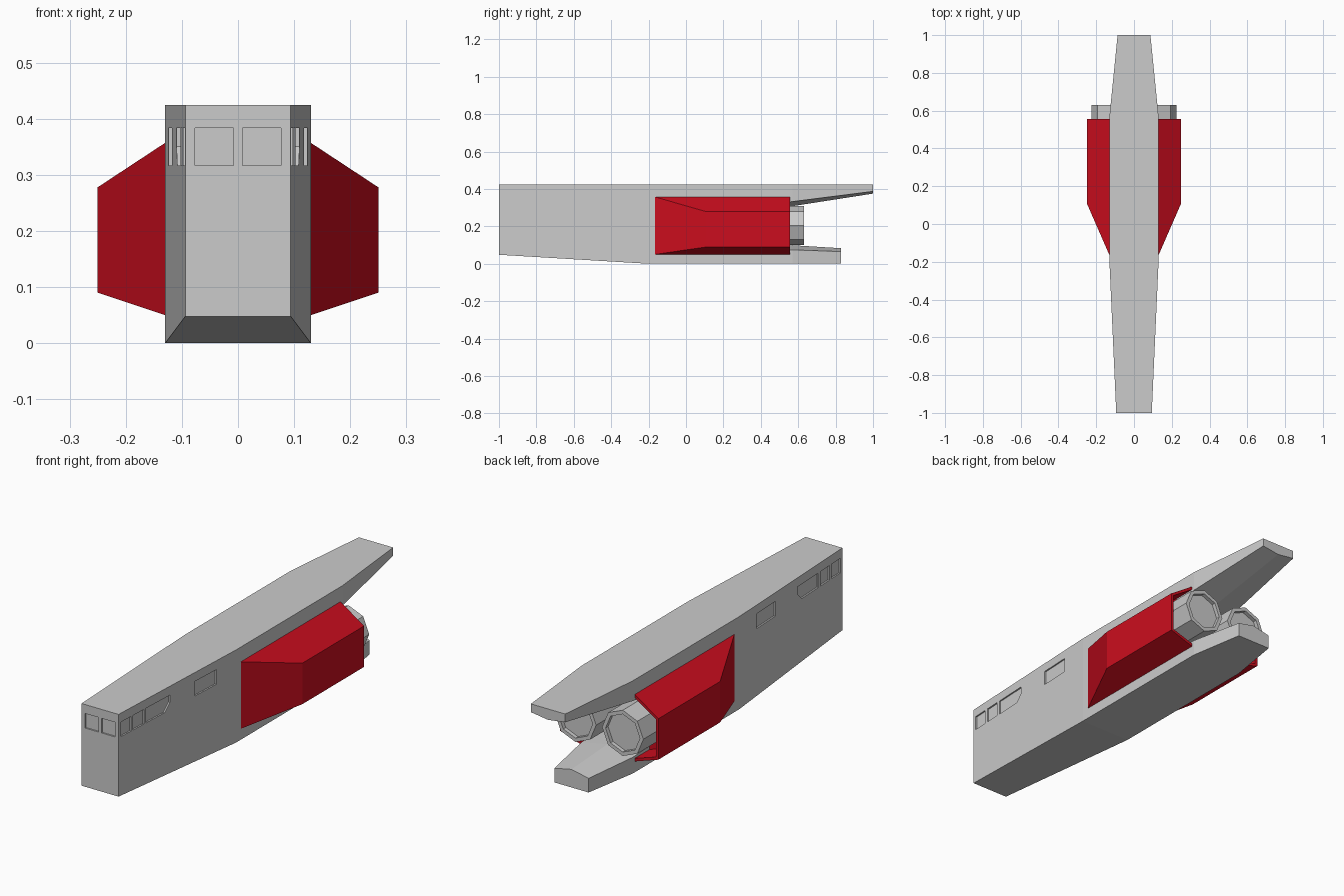
import bpy, bmesh, math

if "Cube" in bpy.data.objects:
    bpy.data.objects.remove(bpy.data.objects["Cube"])


def loft(bm, rings, closed=True, start=True, end=True):
    """Skin a list of rings with quads, optionally capping the ends."""
    vs = [[bm.verts.new(p) for p in r] for r in rings]
    n = len(vs[0])
    for a, b in zip(vs, vs[1:]):
        for i in range(n if closed else n - 1):
            j = (i + 1) % n
            bm.faces.new((a[i], a[j], b[j], b[i]))
    if start:
        bm.faces.new(vs[0][::-1])
    if end:
        bm.faces.new(vs[-1])


def finish(name, bm, mat=None):
    bmesh.ops.remove_doubles(bm, verts=bm.verts, dist=1e-5)
    bmesh.ops.recalc_face_normals(bm, faces=bm.faces)
    me = bpy.data.meshes.new(name)
    bm.to_mesh(me)
    bm.free()
    ob = bpy.data.objects.new(name, me)
    bpy.context.collection.objects.link(ob)
    if mat:
        me.materials.append(mat)
    return ob


red = bpy.data.materials.new("red_paint")
red.diffuse_color = (0.6, 0.004, 0.013, 1)
red.use_nodes = True
red.node_tree.nodes["Principled BSDF"].inputs["Base Color"].default_value = red.diffuse_color

TOP, BAY, BEND = 0.425, 0.45, 0.57

# Main hull: box sections widening from the bow
bm = bmesh.new()
loft(bm, [[(-w, y, z), (w, y, z), (w, y, TOP), (-w, y, TOP)]
          for y, w, z in ((-1, 0.094, 0.048), (-0.2, 0.13, 0), (BAY, 0.13, 0))])
hull = finish("hull", bm)

# Window recesses: side panes follow the slanted walls, front panes sit in the bow
Z0, Z1, DEPTH = 0.317, 0.384, 0.007


def wall(y):
    return 0.094 + 0.036 * (y + 1) / 0.8


def pane(y0, y1):
    return [(y0, Z0), (y1, Z0), (y1, Z1), (y0, Z1)]


side_panes = [pane(-0.985, -0.915), pane(-0.9, -0.828), pane(-0.48, -0.333),
              [(-0.812, Z0), (-0.685, Z0), (-0.651, 0.351), (-0.651, Z1), (-0.812, Z1)]]
bm = bmesh.new()
for s in (-1, 1):
    for p in side_panes:
        loft(bm, [[(s * (wall(y) + d), y, z) for y, z in p] for d in (-DEPTH, 0.02)])
    loft(bm, [[(s * x, y, z) for x, z in pane(0.008, 0.077)] for y in (-1 + DEPTH, -1.02)])
cutter = finish("window_cutter", bm)
cutter.hide_render = True
mod = hull.modifiers.new("windows", 'BOOLEAN')
mod.object, mod.operation, mod.solver = cutter, 'DIFFERENCE', 'EXACT'
bpy.context.view_layer.objects.active = hull
bpy.ops.object.modifier_apply(modifier=mod.name)
bpy.data.objects.remove(cutter)


# Tail fins above and below the engine bay, each with a ridge facing the bay
def tail(name, flat, tip, edge, ridge):
    bm = bmesh.new()
    rings = []
    for y, w in ((BAY, 0.13), (BEND, 0.13), (tip, 0.087)):
        t = (y - 0.55) / (tip - 0.55)
        e = edge[0] + t * (edge[1] - edge[0])
        r = ridge[0] + t * (ridge[1] - ridge[0])
        rings.append([(-w, y, flat), (w, y, flat), (w, y, e), (0, y, r), (-w, y, e)])
    loft(bm, rings, start=False)
    finish(name, bm)


tail("upper_tail", TOP, 1.0, (0.33, 0.387), (0.305, 0.375))
tail("lower_tail", 0.0, 0.83, (0.075, 0.065), (0.1, 0.083))

for s, side in ((-1, "left"), (1, "right")):
    # Red side nacelle, hollow at the rear
    outer = [(0.13, 0.357), (0.25, 0.278), (0.25, 0.09), (0.13, 0.05)]
    inner = [(0.13, 0.342), (0.238, 0.271), (0.238, 0.099), (0.13, 0.064)]
    nose = [(0.13, 0.357), (0.13, 0.357), (0.13, 0.05), (0.13, 0.05)]
    bm = bmesh.new()
    loft(bm, [[(s * x, y, z) for x, z in prof] for prof, y in
              ((nose, -0.165), (outer, 0.11), (outer, 0.557), (inner, 0.557), (inner, BAY))],
         closed=False, start=False)
    finish(side + "_nacelle", bm, red)

    # Octagonal engine with a recessed nozzle
    bm = bmesh.new()
    loft(bm, [[(s * 0.12 + r * math.cos(k * math.pi / 4), y,
                0.205 + r * math.sin(k * math.pi / 4)) for k in range(8)]
              for r, y in ((0.105, 0.42), (0.105, 0.63), (0.087, 0.63), (0.087, 0.612))])
    finish(side + "_engine", bm)
